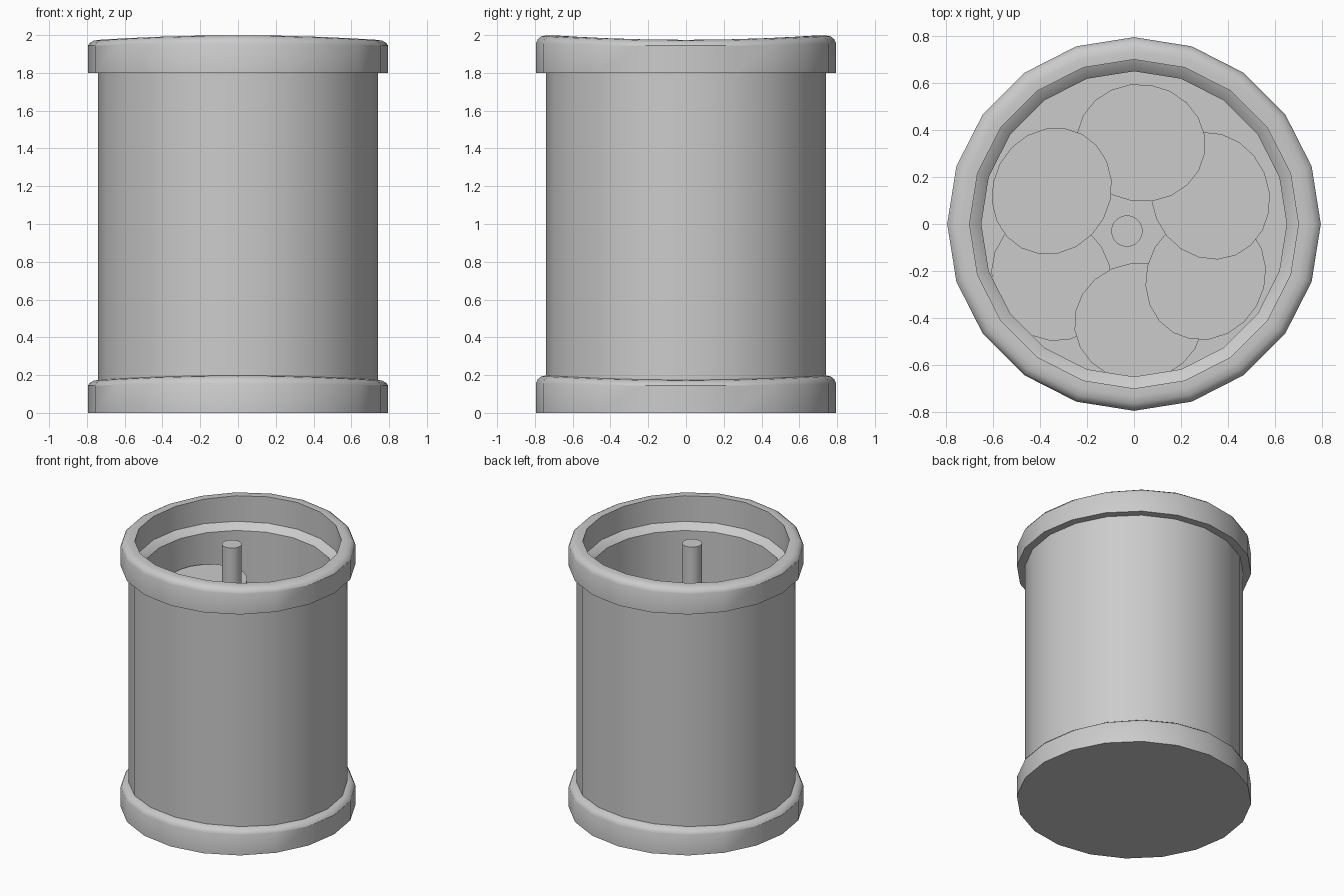
import bpy, bmesh, math

if "Cube" in bpy.data.objects:
    bpy.data.objects.remove(bpy.data.objects["Cube"])

SIDES = 20


def finish(name, bm):
    bmesh.ops.recalc_face_normals(bm, faces=bm.faces)
    mesh = bpy.data.meshes.new(name)
    bm.to_mesh(mesh)
    bm.free()
    ob = bpy.data.objects.new(name, mesh)
    bpy.context.collection.objects.link(ob)
    bpy.ops.object.select_all(action='DESELECT')
    bpy.context.view_layer.objects.active = ob
    ob.select_set(True)
    bpy.ops.object.shade_smooth_by_angle(angle=math.radians(32))
    return ob


def lathe(name, profile, closed=False):
    """Revolve (radius, z, wave) points; wave lifts the front and back."""
    bm = bmesh.new()
    rings = []
    for r, z, w in profile:
        ring = []
        for i in range(SIDES):
            a = math.tau * i / SIDES
            ring.append(bm.verts.new((r * math.cos(a), r * math.sin(a),
                                      z - w * math.cos(2 * a))))
        rings.append(ring)
    pairs = list(zip(rings, rings[1:]))
    if closed:
        pairs.append((rings[-1], rings[0]))
    else:
        bm.faces.new(rings[0])
        bm.faces.new(rings[-1])
    for lo, hi in pairs:
        for i in range(SIDES):
            j = (i + 1) % SIDES
            bm.faces.new((lo[i], lo[j], hi[j], hi[i]))
    return finish(name, bm)


def disc(name, loc, radii, depth, angle=0.0):
    bm = bmesh.new()
    bmesh.ops.create_cone(bm, cap_ends=True, segments=SIDES,
                          radius1=1, radius2=1, depth=depth)
    bmesh.ops.scale(bm, vec=(radii[0], radii[1], 1), verts=bm.verts)
    ob = finish(name, bm)
    ob.location = loc
    ob.rotation_euler.z = angle
    return ob


# Rounded, slightly wavy outer edge shared by both rims
def rim_edge(z):
    return [(0.795, z, 0), (0.795, z + 0.15, 0.006), (0.785, z + 0.168, 0.01),
            (0.765, z + 0.182, 0.012), (0.735, z + 0.187, 0.012)]


# Solid base, tube wall with chamfered inner lip, and top rim
lathe("base", rim_edge(0) + [(0.70, 0.187, 0.012), (0.66, 0.15, 0)])
lathe("tube_wall", [(0.74, 0.1, 0), (0.74, 1.81, 0), (0.70, 1.80, 0),
                    (0.65, 1.755, 0), (0.65, 0.1, 0)], closed=True)
lathe("top_rim", rim_edge(1.8) + [(0.70, 1.987, 0.012), (0.70, 1.80, 0)],
      closed=True)

# Central pole
disc("pole", (-0.03, -0.03, 1.03), (0.067, 0.067), 1.86)

# Discs spiralling down clockwise around the pole
centres = [(-0.35, 0.14), (0.03, 0.345), (0.325, 0.12),
           (0.305, -0.225), (0.02, -0.415), (-0.35, -0.23)]
for k, (x, y) in enumerate(centres):
    disc(f"spiral_disc_{k + 1}", (x, y, 1.52 - 0.25 * k), (0.25, 0.275),
         0.04, math.atan2(y + 0.03, x + 0.03))
